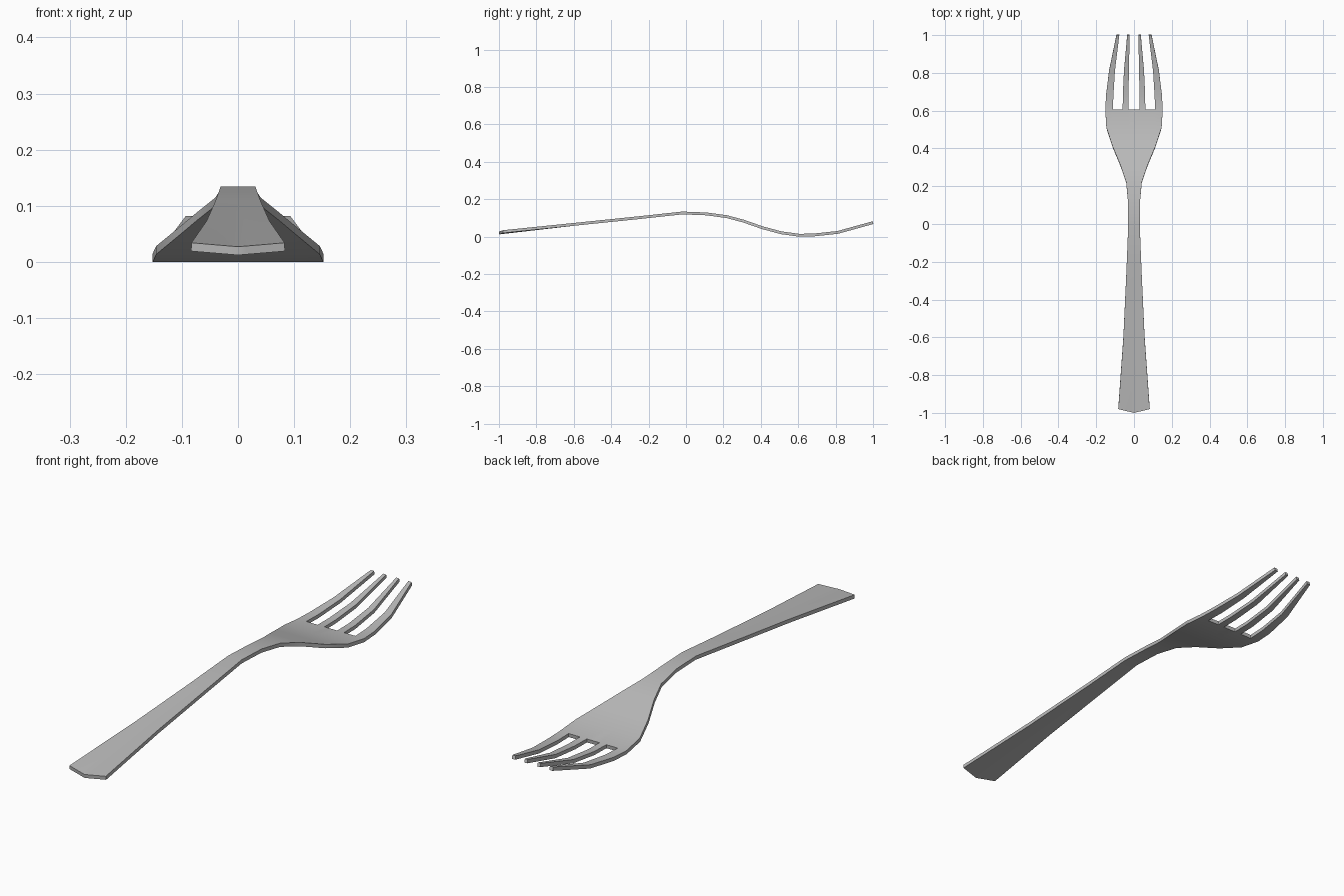
import bpy, bmesh, math

if "Cube" in bpy.data.objects:
    bpy.data.objects.remove(bpy.data.objects["Cube"], do_unlink=True)

THICKNESS = 0.015

steel = bpy.data.materials.new("brushed steel")
steel.use_nodes = True
colour = (0.5, 0.5, 0.5, 1)
steel.diffuse_color = colour
steel.node_tree.nodes["Principled BSDF"].inputs["Base Color"].default_value = colour

# Handle and bowl stations: y, upper height, half width
body = [(-0.98, 0.035, 0.083), (-0.6, 0.074, 0.056), (-0.25, 0.11, 0.04),
        (-0.02, 0.135, 0.031), (0.11, 0.13, 0.031), (0.22, 0.115, 0.041),
        (0.31, 0.091, 0.071), (0.41, 0.056, 0.113), (0.51, 0.029, 0.146),
        (0.605, 0.016, 0.152)]
# Tine stations: y, upper height, and the four edges from the middle out
tines = [(0.68, 0.017, (0.029, 0.059, 0.109, 0.148)),
         (0.81, 0.031, (0.027, 0.053, 0.101, 0.132)),
         (0.998, 0.083, (0.023, 0.036, 0.078, 0.093))]
edges = (0.029, 0.06, 0.112, 0.152)


def row(bm, y, z, xs):
    full = [-x for x in reversed(xs)] + [0] + list(xs)
    return [bm.verts.new((x, y, z)) for x in full]


def bridge(bm, a, b, columns):
    for i in columns:
        bm.faces.new((a[i], a[i + 1], b[i + 1], b[i]))


bm = bmesh.new()
previous = None
for y, z, half in body:
    current = row(bm, y, z, [half * e / edges[-1] for e in edges])
    if previous:
        bridge(bm, previous, current, range(8))
    else:
        # Shallow point on the handle end
        for v in current:
            t = 1 - abs(v.co.x) / half
            v.co.y -= 0.02 * t
            v.co.z -= 0.007 * t
    previous = current

# Four tines with open slots between them
for y, z, xs in tines:
    current = row(bm, y, z, xs)
    bridge(bm, previous, current, (0, 2, 5, 7))
    previous = current
bmesh.ops.delete(bm, geom=[v for v in bm.verts if not v.link_faces], context='VERTS')

# Thicken the sheet downwards
mesh = bpy.data.meshes.new("fork")
bm.to_mesh(mesh)
bm.free()
fork = bpy.data.objects.new("fork", mesh)
bpy.context.collection.objects.link(fork)
mesh.materials.append(steel)
solid = fork.modifiers.new("thickness", 'SOLIDIFY')
solid.thickness = THICKNESS
solid.offset = -1
solid.use_even_offset = True

bpy.context.view_layer.objects.active = fork
fork.select_set(True)
bpy.ops.object.modifier_apply(modifier=solid.name)
bpy.ops.object.shade_smooth_by_angle(angle=math.radians(30))

# Rest the lowest point on the ground
lowest = min(v.co.z for v in fork.data.vertices)
for v in fork.data.vertices:
    v.co.z -= lowest
